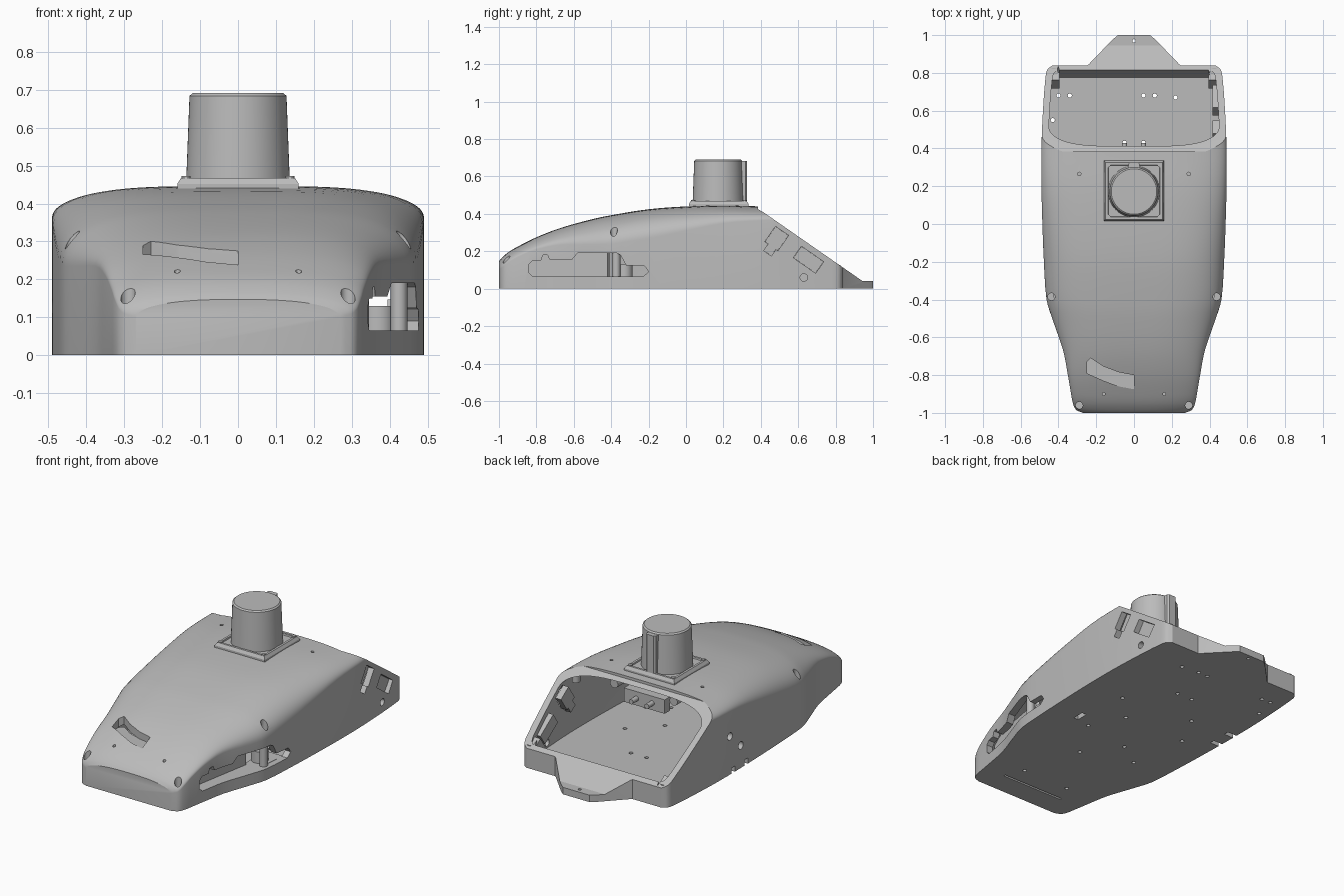
import bpy, bmesh, math
from mathutils import Matrix, Vector

if "Cube" in bpy.data.objects:
    bpy.data.objects.remove(bpy.data.objects["Cube"], do_unlink=True)

grey = bpy.data.materials.new("light_grey")
grey.use_nodes = True
grey.diffuse_color = (0.5, 0.5, 0.5, 1)
grey.node_tree.nodes["Principled BSDF"].inputs["Base Color"].default_value = (0.5, 0.5, 0.5, 1)


def finish(name, bm):
    bmesh.ops.recalc_face_normals(bm, faces=bm.faces)
    mesh = bpy.data.meshes.new(name)
    bm.to_mesh(mesh)
    bm.free()
    mesh.materials.append(grey)
    ob = bpy.data.objects.new(name, mesh)
    bpy.context.collection.objects.link(ob)
    return ob


def loft(name, rings):
    bm = bmesh.new()
    loops = [[bm.verts.new(p) for p in r] for r in rings]
    for a, b in zip(loops, loops[1:]):
        for i in range(len(a)):
            j = (i + 1) % len(a)
            bm.faces.new((a[i], a[j], b[j], b[i]))
    bm.faces.new(loops[0])
    bm.faces.new(loops[-1])
    return finish(name, bm)


def prism(name, pts, lo, hi, axis="z"):
    place = (lambda p, t: (p[0], p[1], t)) if axis == "z" else (lambda p, t: (t, p[0], p[1]))
    return loft(name, [[place(p, t) for p in pts] for t in (lo, hi)])


def box(name, centre, size, tilt=0):
    bm = bmesh.new()
    m = Matrix.Translation(centre) @ Matrix.Rotation(tilt, 4, "X") @ Matrix.Diagonal((*size, 1))
    bmesh.ops.create_cube(bm, size=1, matrix=m)
    return finish(name, bm)


def rod(name, start, end, r1, r2=None, n=24):
    a, b = Vector(start), Vector(end)
    d = b - a
    m = Matrix.Translation((a + b) / 2) @ d.to_track_quat("Z", "Y").to_matrix().to_4x4()
    bm = bmesh.new()
    bmesh.ops.create_cone(bm, cap_ends=True, segments=n, radius1=r1,
                          radius2=r1 if r2 is None else r2, depth=d.length, matrix=m)
    return finish(name, bm)


def cut(target, cutter):
    mod = target.modifiers.new("cut", "BOOLEAN")
    mod.operation, mod.solver, mod.object = "DIFFERENCE", "EXACT", cutter
    bpy.context.view_layer.objects.active = target
    bpy.ops.object.modifier_apply(modifier=mod.name)
    bpy.data.objects.remove(cutter, do_unlink=True)


# Body stations: y, half width, shoulder height, crown height
KEYS = [(-1, .27, .10, .147), (-.985, .305, .112, .165), (-.95, .323, .14, .195),
        (-.9, .333, .17, .225), (-.8, .35, .21, .275), (-.67, .375, .235, .325),
        (-.5, .433, .235, .372), (-.4, .463, .24, .393), (-.2, .477, .27, .425),
        (0, .485, .31, .44), (.2, .49, .35, .446), (.4, .49, .365, .44),
        (.6, .482, .365, .44), (.78, .468, .365, .44), (.82, .457, .365, .44),
        (.84, .43, .365, .44)]


def stations(sub=3):
    out = []
    for i in range(len(KEYS) - 1):
        k = [Vector(KEYS[min(max(i + j, 0), len(KEYS) - 1)]) for j in (-1, 0, 1, 2)]
        span = k[2][0] - k[1][0]
        m1 = (k[2] - k[0]) / (k[2][0] - k[0][0]) * span
        m2 = (k[3] - k[1]) / (k[3][0] - k[1][0]) * span
        for s in range(sub):
            t = s / sub
            v = (k[1] * (2*t**3 - 3*t**2 + 1) + m1 * (t**3 - 2*t**2 + t)
                 + k[2] * (3*t**2 - 2*t**3) + m2 * (t**3 - t**2))
            v[0] = k[1][0] + span * t
            out.append(v)
    return out + [Vector(KEYS[-1])]


def section(y, w, h, c, floor, n=36):
    p = 2.6 + 1.4 * min(1, max(0, y + 1))
    pts = [(w, y, floor)]
    for i in range(n + 1):
        a = math.pi * i / n
        x = math.copysign(abs(math.cos(a)) ** (2 / p), math.cos(a))
        pts.append((w * x, y, h + (c - h) * abs(math.sin(a))))
    return pts + [(-w, y, floor)]


body = loft("body_shell", [section(*s, 0) for s in stations()])
inner = []
for y, w, h, c in stations():
    yi = -.96 + (y + 1) * 1.78 / 1.84
    inner.append(section(yi, w - .035, h - .03, c - .03, .03))
inner[-1] = [(x, .775 + (z - .03) * .4, z) for x, y, z in inner[-1]]
cut(body, loft("cavity", inner))

# Sloping rear face and tail tongue
slope = [(.385, .7), (.385, .425), (.415, .408), (.945, .04), (1.1, .04), (1.1, .7)]
tongue = prism("tail_tongue", [(-.25, .838), (-.24, .845), (-.115, .975), (-.085, 1), (.085, 1),
                               (.115, .975), (.24, .845), (.25, .838)], 0, .3)
for part in (body, tongue):
    cut(part, prism("slope_cutter", slope, -.7, .7, "x"))
cut(tongue, rod("tongue_hole", (0, .97, -.1), (0, .97, .2), .009))

# Side access pocket
cut(body, prism("side_slot", [(-.84, .085), (-.82, .065), (-.23, .065), (-.2, .09), (-.22, .12),
                              (-.32, .125), (-.35, .18), (-.37, .19), (-.58, .19), (-.61, .155),
                              (-.73, .155), (-.74, .18), (-.765, .18), (-.775, .15),
                              (-.82, .15), (-.84, .13)], .27, .6, "x"))
prism("pocket_wall", [(.25, -.87), (.265, -.87), (.345, -.42), (.33, -.41)], .03, .215)
prism("pocket_shelf", [(.26, -.86), (.30, -.86), (.425, -.4), (.44, -.22), (.33, -.22), (.33, -.42)], .03, .064)
rod("pocket_post", (.37, -.33, .03), (.37, -.33, .13), .045)

# Curved slot in the nose
arc = [(-.25, -.73), (-.23, -.71), (-.16, -.755), (-.08, -.785), (0, -.8),
       (0, -.875), (-.08, -.86), (-.16, -.83), (-.25, -.79)]
cut(body, prism("nose_slot", arc, .238, .4))
prism("nose_slot_floor", arc, .215, .239)

# Side ports on the left flank
tilt = -math.atan2(.368, .53)
for name, y, z, a, b in (("upper_port", .485, .268, .085, .10), ("upper_port_step", .45, .21, .05, .05),
                         ("lower_port", .655, .155, .145, .075)):
    cut(body, box(name + "_cutter", (.47, y, z), (.14, a, b), tilt))
    box(name, (.432, y, z), (.035, a * .99, b * .99), tilt)
cut(body, rod("cable_hole", (.4, .63, .06), (.6, .63, .06), .02))

# Right flank holes and base notches
for y, z in ((.3, .22), (.2, .13)):
    cut(body, rod("flank_hole", (-.6, y, z), (-.4, y, z), .022))
for y in (.15, .27):
    cut(body, box("base_notch", (-.48, y, .01), (.1, .03, .045)))

# Screw holes mirrored across the body, with counterbores
for s in (-1, 1):
    for x, y, z in ((.29, -.96, .105), (.437, -.385, .235)):
        rod("screw_boss", (s * (x - .012), y + .012, .002), (s * (x - .012), y + .012, z - .01), .022)
        cut(body, rod("counterbore", (s * x, y, z), (s * x, y, .5), .019))
    cut(body, rod("nose_pin_hole", (s * .16, -.9, .1), (s * .16, -.9, .4), .008, n=16))
    cut(body, rod("roof_hole", (s * .29, .265, .3), (s * .29, .265, .6), .009, n=16))
    for name, y, z in (("rear_boss", .805, .138), ("upper_boss", .395, .41)):
        rod(name, (s * .425, y, z - .08), (s * .425, y, z - .012), .022)
    box("rear_gusset", (s * .42, .76, .10), (.05, .05, .08), tilt)

# Floor holes
floor_holes = [(-.4, .68), (-.34, .68), (.05, .68), (.11, .68), (.22, .67), (-.43, .55),
               (-.05, .43), (.05, .43), (.25, .2), (-.2, .25), (-.3, .05), (.1, .05),
               (.2, -.15), (-.1, -.2), (-.25, -.3), (.05, -.4), (-.15, -.75), (.15, -.75)]
for x, y in floor_holes:
    cut(body, rod("floor_hole", (x, y, -.1), (x, y, .1), .011, n=16))
cut(body, box("floor_slit", (0, -.86, 0), (.4, .012, .02)))
cut(body, box("floor_window", (.3, -.1, 0), (.03, .07, .1)))

# Connector block hung under the roof edge
box("connector_block", (0, .355, .325), (.26, .05, .08))
for s in (-1, 1):
    rod("connector_plug", (s * .05, .37, .325), (s * .05, .43, .325), .014)
    rod("roof_screw_boss", (s * .19, .32, .375), (s * .19, .385, .375), .025)

# Turret: chamfered base, tapered drum, rear key
def square(r, z):
    return [(-r, .175 - r, z), (r, .175 - r, z), (r, .175 + r, z), (-r, .175 + r, z)]


base = loft("turret_base", [square(.16, .425), square(.16, .452), square(.15, .468), square(.137, .468),
                            square(.135, .46)])
for sx in (-1, 1):
    for sy in (-1, 1):
        rod("base_screw", (sx * .137, .175 + sy * .137, .44), (sx * .137, .175 + sy * .137, .473), .012, n=16)


def ring(r, z, n=64):
    return [(r * math.cos(2 * math.pi * i / n), .172 + r * math.sin(2 * math.pi * i / n), z) for i in range(n)]


loft("turret_drum", [ring(.137, .45), ring(.128, .684), ring(.12, .691)])
prism("turret_key", [(-.034, .25), (.034, .25), (.03, .318), (.022, .326), (-.022, .326), (-.03, .318)], .45, .683)

# Smooth shading with crisp edges
for ob in bpy.context.scene.objects:
    if ob.type == "MESH":
        bpy.ops.object.select_all(action="DESELECT")
        ob.select_set(True)
        bpy.context.view_layer.objects.active = ob
        bpy.ops.object.shade_smooth_by_angle(angle=math.radians(28))
